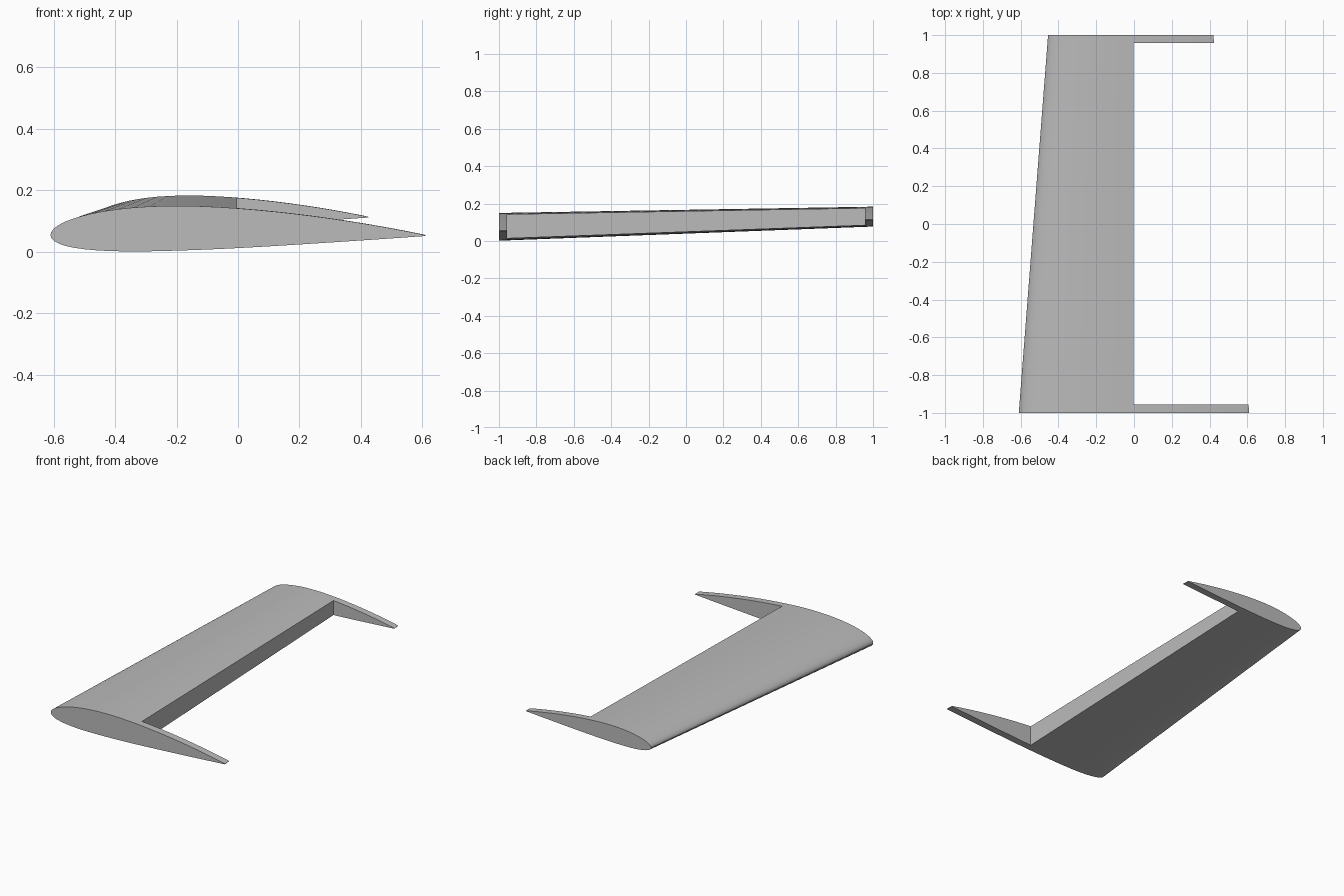
import bpy, bmesh, math

cube = bpy.data.objects.get("Cube")
if cube:
    bpy.data.objects.remove(cube)

# Plain grey material
grey = bpy.data.materials.new("wing_grey")
grey.use_nodes = True
colour = (0.5, 0.5, 0.5, 1)
grey.diffuse_color = colour
grey.node_tree.nodes["Principled BSDF"].inputs["Base Color"].default_value = colour

STEPS = 32
CAMBER, PEAK, THICK = 0.02, 0.4, 0.12


def surface(t, side):
    """Point on a cambered aerofoil of unit chord; side is +1 above, -1 below."""
    half = 5 * THICK * (0.2969 * math.sqrt(t) - 0.126 * t - 0.3516 * t**2
                        + 0.2843 * t**3 - 0.1015 * t**4)
    span = PEAK if t < PEAK else 1 - PEAK
    mean = CAMBER * (1 - ((t - PEAK) / span) ** 2)
    angle = math.atan(-2 * CAMBER * (t - PEAK) / span**2)
    return t - side * half * math.sin(angle), mean + side * half * math.cos(angle)


def aerofoil():
    ts = [(1 - math.cos(math.pi * i / STEPS)) / 2 for i in range(STEPS + 1)]
    return [surface(t, 1) for t in reversed(ts)] + [surface(t, -1) for t in ts[1:]]


def make_object(name, bm):
    bmesh.ops.recalc_face_normals(bm, faces=bm.faces)
    mesh = bpy.data.meshes.new(name)
    bm.to_mesh(mesh)
    bm.free()
    mesh.materials.append(grey)
    obj = bpy.data.objects.new(name, mesh)
    bpy.context.collection.objects.link(obj)
    return obj


# Tapered wing lofted between the root and tip sections
bm = bmesh.new()
rings = []
for y, lead, chord, z in ((-1, -0.61, 1.22, 0.053), (1, -0.455, 0.875, 0.114)):
    rings.append([bm.verts.new((lead + chord * u, y, z + chord * v))
                  for u, v in aerofoil()])
root, tip = rings
for i in range(len(root)):
    j = (i + 1) % len(root)
    bm.faces.new((root[i], root[j], tip[j], tip[i]))
bm.faces.new(root)
bm.faces.new(tip)
wing = make_object("wing_panel", bm)

# Flap bay cut from the trailing half, leaving a rib at each end
bm = bmesh.new()
bmesh.ops.create_cube(bm, size=1)
bmesh.ops.scale(bm, vec=(1, 1.914, 1), verts=bm.verts)
bmesh.ops.translate(bm, vec=(0.497, 0.001, 0), verts=bm.verts)
cutter = make_object("flap_bay_cutter", bm)
cutter.hide_render = True
cut = wing.modifiers.new("flap_bay", "BOOLEAN")
cut.operation = "DIFFERENCE"
cut.solver = "EXACT"
cut.object = cutter

bpy.ops.object.select_all(action="DESELECT")
wing.select_set(True)
bpy.context.view_layer.objects.active = wing
bpy.ops.object.modifier_apply(modifier=cut.name)
bpy.data.objects.remove(cutter)
bpy.ops.object.shade_smooth_by_angle(angle=math.radians(30))
